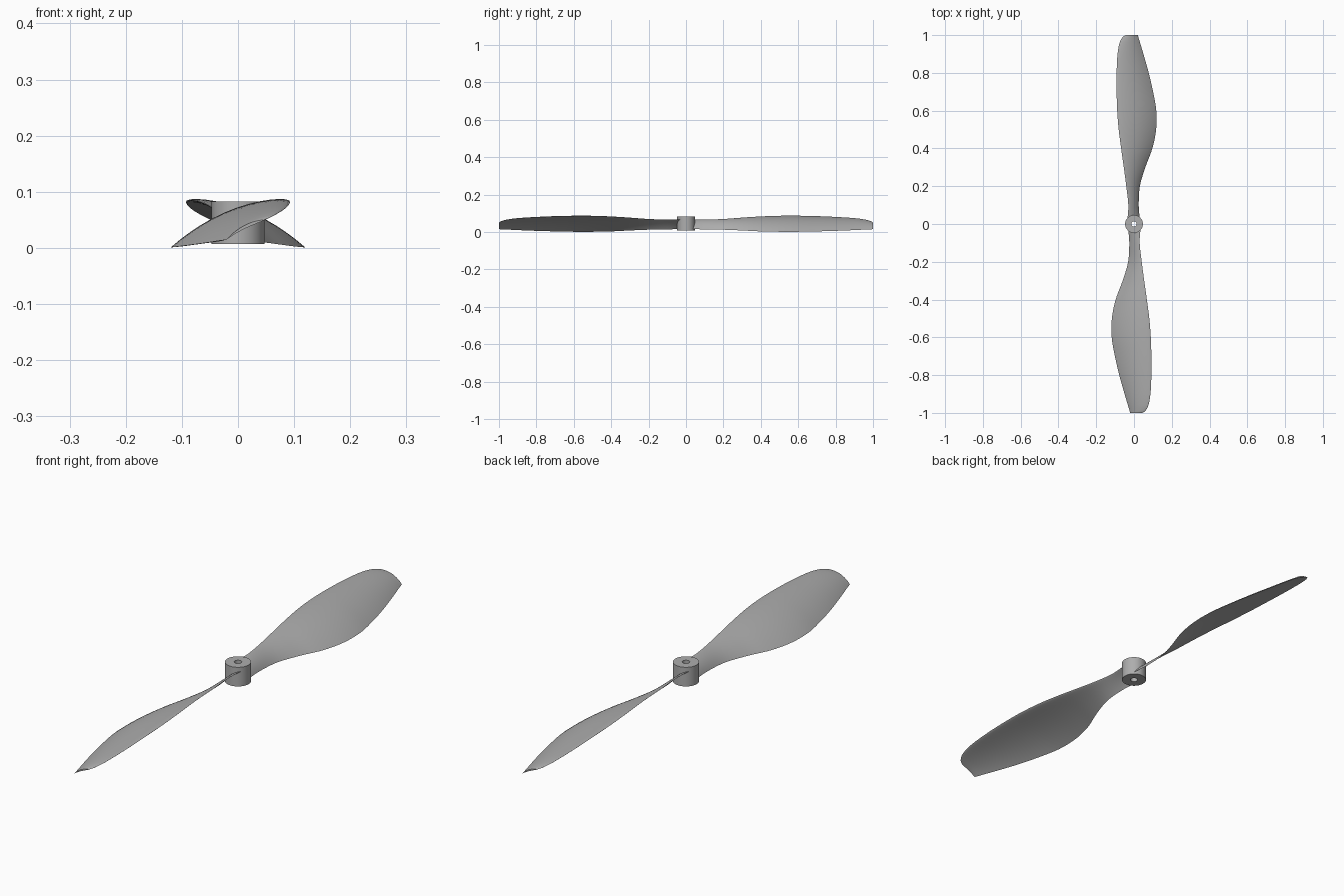
import bpy, bmesh, math

if "Cube" in bpy.data.objects:
    bpy.data.objects.remove(bpy.data.objects["Cube"])

grey = bpy.data.materials.new("light grey")
grey.diffuse_color = (0.42, 0.42, 0.42, 1)
grey.use_nodes = True
grey.node_tree.nodes["Principled BSDF"].inputs["Base Color"].default_value = grey.diffuse_color

# Blade stations: radius, leading x, leading z, trailing x, trailing z
STATIONS = [
    (0.03, -0.034, 0.066, 0.030, 0.015),
    (0.10, -0.030, 0.066, 0.025, 0.014),
    (0.20, -0.041, 0.069, 0.031, 0.012),
    (0.30, -0.054, 0.076, 0.060, 0.008),
    (0.40, -0.068, 0.082, 0.097, 0.003),
    (0.50, -0.081, 0.085, 0.117, 0.001),
    (0.60, -0.089, 0.085, 0.118, 0.001),
    (0.70, -0.092, 0.083, 0.101, 0.003),
    (0.80, -0.092, 0.079, 0.078, 0.006),
    (0.90, -0.087, 0.073, 0.050, 0.010),
    (0.96, -0.076, 0.065, 0.032, 0.013),
    (0.99, -0.060, 0.056, 0.023, 0.014),
    (1.00, -0.045, 0.049, 0.020, 0.015),
]
STEPS, CHORD = 5, 14


def catmull(a, b, c, d, t):
    # Non-uniform Hermite interpolation by radius
    h = c[0] - b[0]
    out = [b[0] + h * t]
    for k in range(1, 5):
        m1 = (c[k] - a[k]) / (c[0] - a[0]) * h
        m2 = (d[k] - b[k]) / (d[0] - b[0]) * h
        out.append((2*t**3 - 3*t**2 + 1) * b[k] + (t**3 - 2*t**2 + t) * m1
                   + (3*t**2 - 2*t**3) * c[k] + (t**3 - t**2) * m2)
    return out


def section(s):
    # Thin cambered airfoil: upper side from front to back, then lower side back
    r, xl, zl, xt, zt = s
    dx, dz = xt - xl, zt - zl
    c = math.hypot(dx, dz)
    nx, nz = -dz / c, dx / c
    upper, lower = [], []
    for i in range(CHORD + 1):
        u = 0.5 - 0.5 * math.cos(math.pi * i / CHORD)
        camber = 0.26 * c * u * (1 - u)
        th = 0.075 * c * math.sqrt(u) * (1 - u) + 0.0007 * math.sin(math.pi * u)
        for side, sign in ((upper, 1), (lower, -1)):
            o = camber + sign * th
            side.append((xl + dx * u + nx * o, r, zl + dz * u + nz * o))
    return upper + lower[-2:0:-1]


def finish(name, bm, angle):
    bmesh.ops.recalc_face_normals(bm, faces=bm.faces[:])
    me = bpy.data.meshes.new(name)
    bm.to_mesh(me)
    bm.free()
    me.materials.append(grey)
    ob = bpy.data.objects.new(name, me)
    bpy.context.collection.objects.link(ob)
    bpy.ops.object.select_all(action='DESELECT')
    ob.select_set(True)
    bpy.context.view_layer.objects.active = ob
    bpy.ops.object.shade_smooth_by_angle(angle=math.radians(angle))
    return ob


# Two blades, half a turn apart
rows = []
n = len(STATIONS)
for i in range(n - 1):
    pts = [STATIONS[max(0, min(n - 1, i + k))] for k in (-1, 0, 1, 2)]
    rows += [catmull(*pts, j / STEPS) for j in range(STEPS)]
rows.append(STATIONS[-1])
for name, sgn in (("rear_blade", 1), ("front_blade", -1)):
    bm = bmesh.new()
    rings = [[bm.verts.new((sgn * x, sgn * y, z)) for x, y, z in section(s)] for s in rows]
    for a, b in zip(rings, rings[1:]):
        for k in range(len(a)):
            m = (k + 1) % len(a)
            bm.faces.new((a[k], a[m], b[m], b[k]))
    bm.faces.new(rings[0])
    bm.faces.new(rings[-1])
    finish(name, bm, 40)

# Hub: a tube with a shaft hole
bm = bmesh.new()
N = 48
loops = []
for r, z in ((0.047, 0.007), (0.047, 0.083), (0.014, 0.083), (0.014, 0.007)):
    loops.append([bm.verts.new((r * math.cos(2 * math.pi * i / N),
                                r * math.sin(2 * math.pi * i / N), z)) for i in range(N)])
for k in range(4):
    a, b = loops[k], loops[(k + 1) % 4]
    for i in range(N):
        j = (i + 1) % N
        bm.faces.new((a[i], a[j], b[j], b[i]))
finish("hub", bm, 30)
